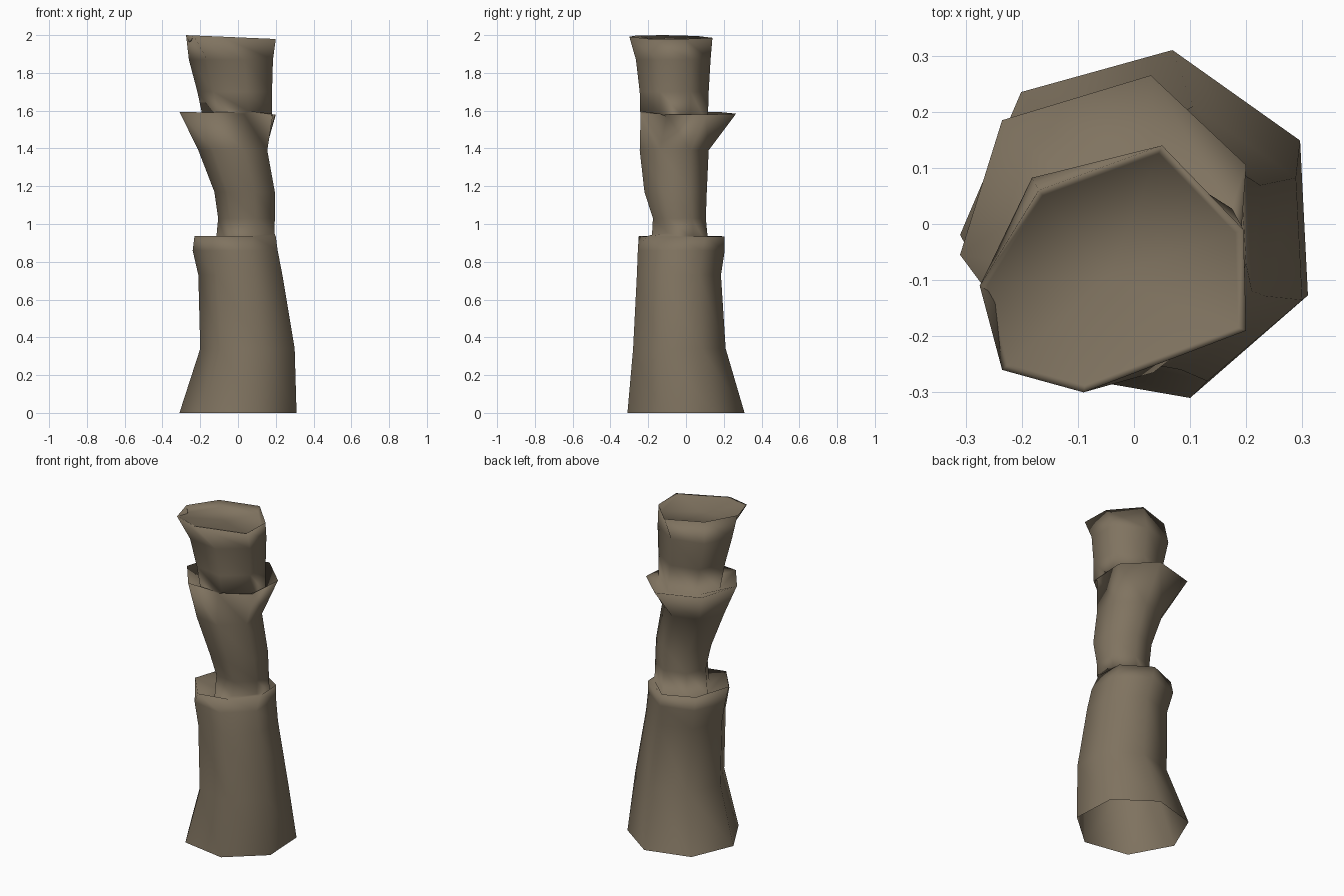
import bpy
import bmesh
import math
from mathutils import Vector

SIDES = 7

old = bpy.data.objects.get("Cube")
if old:
    bpy.data.objects.remove(old, do_unlink=True)


def fitted_ring(z, left, right, front, back):
    """Seven-sided ring stretched to fill the given extents."""
    angles = [math.radians(80 - 360 * i / SIDES) for i in range(SIDES)]
    xs = [math.cos(a) for a in angles]
    ys = [math.sin(a) for a in angles]

    def fit(values, low, high):
        span = max(values) - min(values)
        return [low + (v - min(values)) / span * (high - low) for v in values]

    return [Vector((x, y, z)) for x, y in zip(fit(xs, left, right), fit(ys, front, back))]


def rim_ring(z, tilt, outline):
    """Hand-shaped ring, tilted slightly along x."""
    return [Vector((x, y, z - tilt * x)) for x, y in outline]


def folded_ring(rim, inner):
    """Ring tucked inside a rim: deep where it leaves the rim, level where it meets it."""
    result = []
    for outer, point in zip(rim, inner):
        gap = (outer - point).xy.length
        result.append(Vector((point.x, point.y, outer.z + 0.04 - min(gap, 0.1))))
    return result


# Lower section, widest at the foot
lower = [
    fitted_ring(0, -0.31, 0.31, -0.31, 0.31),
    fitted_ring(0.34, -0.2, 0.3, -0.28, 0.21),
    fitted_ring(0.73, -0.21, 0.235, -0.26, 0.185),
    fitted_ring(0.86, -0.24, 0.21, -0.255, 0.205),
]
lower_rim = rim_ring(0.935, 0.01, [
    (0.02, 0.205), (0.19, 0.1), (0.2, -0.07), (0.08, -0.21),
    (-0.1, -0.25), (-0.23, -0.09), (-0.16, 0.13)])
lower_fold = folded_ring(lower_rim, fitted_ring(0, -0.12, 0.193, -0.18, 0.12))

# Middle section, flaring to the back and one side
middle = [
    fitted_ring(1.03, -0.105, 0.195, -0.175, 0.105),
    fitted_ring(1.17, -0.125, 0.195, -0.22, 0.11),
    fitted_ring(1.39, -0.21, 0.155, -0.245, 0.12),
]
middle_rim = rim_ring(1.585, 0.03, [
    (0.03, 0.265), (0.2, 0.105), (0.185, -0.1), (0.03, -0.24),
    (-0.18, -0.23), (-0.31, -0.055), (-0.235, 0.185)])
middle_fold = folded_ring(middle_rim, fitted_ring(0, -0.18, 0.18, -0.243, 0.115))

# Upper section with a shallow dished top
upper = [
    fitted_ring(1.7, -0.215, 0.18, -0.245, 0.12),
    fitted_ring(1.87, -0.26, 0.185, -0.265, 0.13),
]
top_rim = rim_ring(1.988, 0.043, [
    (0.05, 0.14), (0.195, -0.01), (0.2, -0.19), (-0.09, -0.3),
    (-0.235, -0.26), (-0.275, -0.11), (-0.17, 0.06)])
top_centre = sum(top_rim, Vector()) / SIDES
top_floor = []
for p in top_rim:
    q = top_centre.lerp(p, 0.94)
    q.z = p.z - (0.04 if p.y > -0.15 else 0.004)
    top_floor.append(q)

rings = (lower + [lower_rim, lower_fold] + middle + [middle_rim, middle_fold]
         + upper + [top_rim, top_floor])

# Skin the rings into one trunk, open underneath
bm = bmesh.new()
loops = [[bm.verts.new(p) for p in ring] for ring in rings]
for below, above in zip(loops, loops[1:]):
    for i in range(SIDES):
        j = (i + 1) % SIDES
        bm.faces.new((below[i], below[j], above[j], above[i]))
hub = bm.verts.new(sum(top_floor, Vector()) / SIDES)
for i in range(SIDES):
    bm.faces.new((loops[-1][i], loops[-1][(i + 1) % SIDES], hub))
# The rings run clockwise, so turn every face outward
bmesh.ops.reverse_faces(bm, faces=bm.faces[:])
for face in bm.faces:
    face.smooth = True

mesh = bpy.data.meshes.new("trunk")
bm.to_mesh(mesh)
bm.free()
trunk = bpy.data.objects.new("trunk", mesh)
bpy.context.collection.objects.link(trunk)

# Dull brown bark
bark = bpy.data.materials.new("brown_bark")
bark.use_nodes = True
colour = (0.215, 0.172, 0.117, 1)
bark.diffuse_color = colour
shader = next(n for n in bark.node_tree.nodes if n.type == "BSDF_PRINCIPLED")
shader.inputs["Base Color"].default_value = colour
shader.inputs["Roughness"].default_value = 0.9
mesh.materials.append(bark)
